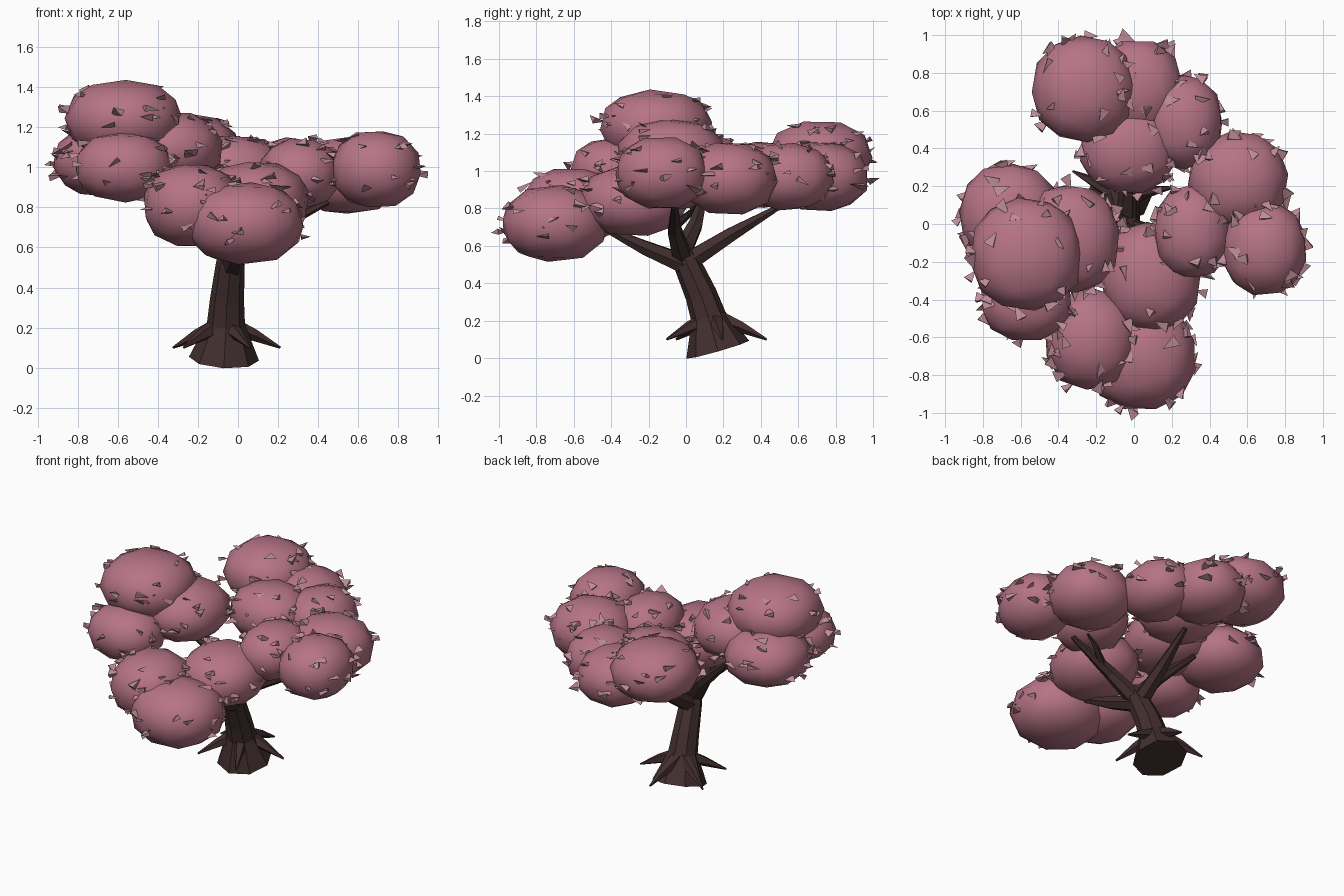
import bpy, bmesh, math, random
from mathutils import Vector, Matrix, Euler

random.seed(7)
cube = bpy.data.objects.get("Cube")
if cube:
    bpy.data.objects.remove(cube)


def material(name, rgb):
    mat = bpy.data.materials.new(name)
    mat.use_nodes = True
    mat.diffuse_color = (*rgb, 1)
    mat.node_tree.nodes["Principled BSDF"].inputs["Base Color"].default_value = (*rgb, 1)
    return mat


bark = material("dark bark", (0.056, 0.028, 0.028))
blossom = material("blossom pink", (0.47, 0.175, 0.24))
petal = material("pale petal", (0.51, 0.26, 0.31))


def finish(bm, name, mat, smooth=False):
    bmesh.ops.recalc_face_normals(bm, faces=bm.faces)
    for f in bm.faces:
        f.smooth = smooth
    mesh = bpy.data.meshes.new(name)
    bm.to_mesh(mesh)
    bm.free()
    mesh.materials.append(mat)
    obj = bpy.data.objects.new(name, mesh)
    bpy.context.collection.objects.link(obj)


def limb(name, points, radii, sides):
    """Tapered faceted tube following a path."""
    bm = bmesh.new()
    pts = [Vector(p) for p in points]
    rings = []
    for i, p in enumerate(pts):
        tangent = pts[min(i + 1, len(pts) - 1)] - pts[max(i - 1, 0)]
        turn = Vector((0, 0, 1)).rotation_difference(tangent)
        ring = []
        for k in range(sides):
            a = math.tau * k / sides
            ring.append(bm.verts.new(p + turn @ (Vector((math.cos(a), math.sin(a), 0)) * radii[i])))
        rings.append(ring)
    for low, high in zip(rings, rings[1:]):
        for k in range(sides):
            n = (k + 1) % sides
            bm.faces.new((low[k], low[n], high[n], high[k]))
    bm.faces.new(rings[0])
    bm.faces.new(rings[-1])
    finish(bm, name, bark)


# Leaning trunk with a flared foot
limb("trunk",
     [(-.07, .17, .045), (-.06, .12, .22), (-.055, .08, .34), (-.038, 0, .52), (-.03, -.04, .62)],
     [.175, .095, .085, .072, .045], 8)

# Pointed roots around the foot
for i in range(5):
    a = math.radians(9 + 72 * i)
    out = Vector((math.cos(a), math.sin(a), 0))
    foot = Vector((-.07, .15, 0))
    limb(f"root_{i + 1}",
         [foot + out * .03 + Vector((0, 0, .21)), foot + out * .15 + Vector((0, 0, .165)),
          foot + out * .285 + Vector((0, 0, .10))],
         [.05, .032, .006], 5)

# Boughs reaching into each canopy cluster
boughs = {
    "front": [(-.03, 0, .50), (0, -.22, .59), (.04, -.45, .70)],
    "back": [(-.04, .02, .52), (-.03, .24, .66), (0, .50, .81)],
    "right": [(-.03, -.02, .54), (.14, -.06, .68), (.45, -.06, .83)],
    "left": [(-.03, -.03, .55), (-.16, .05, .71), (-.40, .11, .93)],
}
for name, path in boughs.items():
    limb(name + "_bough", path, [.058, .042, .016], 6)

# Small forks near the tips of the side boughs
for name in ("right", "left"):
    mid, end = Vector(boughs[name][1]), Vector(boughs[name][2])
    way = end - mid
    side = Vector((-way.y, way.x, 0)) * .35
    limb(name + "_twig", [mid + way * .2, mid + way * .6 + side * .7, mid + way * .9 + side],
         [.028, .018, .006], 5)

# Canopy clumps: centre and half sizes
clumps = [
    ((-.265, .715, 1.08), (.275, .28, .19)),
    ((.02, .72, .97), (.24, .26, .185)),
    ((.26, .54, .97), (.21, .25, .18)),
    ((-.03, .40, .98), (.26, .24, .18)),
    ((.55, .23, .96), (.265, .26, .195)),
    ((.31, -.04, .97), (.205, .25, .175)),
    ((.69, -.13, .99), (.225, .25, .195)),
    ((.09, -.28, .84), (.265, .29, .19)),
    ((-.23, -.61, .81), (.245, .27, .21)),
    ((.035, -.70, .72), (.295, .285, .205)),
    ((-.57, -.16, 1.24), (.295, .30, .195)),
    ((-.66, .05, 1.03), (.265, .27, .18)),
    ((-.57, -.40, 1.00), (.245, .22, .175)),
    ((-.34, -.08, 1.095), (.265, .29, .185)),
]
petals = bmesh.new()


def bulge(direction, size):
    """Point on a slightly boxy ellipsoid."""
    return Vector([math.copysign(abs(u) ** .9, u) * s for u, s in zip(direction, size)])


for i, (centre, size) in enumerate(clumps):
    bm = bmesh.new()
    bmesh.ops.create_icosphere(bm, subdivisions=2, radius=1)
    spin = Euler([random.uniform(0, math.tau) for _ in range(3)]).to_matrix()
    for v in bm.verts:
        v.co = Vector(centre) + bulge(spin @ v.co, size) * 1.01
    finish(bm, f"canopy_clump_{i + 1}", blossom, True)

    # Loose flat petals around the surface of the clump
    for _ in range(25):
        a, h = random.uniform(0, math.tau), random.uniform(-.4, .9)
        r = math.sqrt(1 - h * h)
        unit = Vector((r * math.cos(a), r * math.sin(a), h))
        spot = Vector(centre) + bulge(unit, size) * random.uniform(.96, 1.05)
        tilt = Euler((random.gauss(0, .3), random.gauss(0, .3), random.uniform(0, math.tau)))
        scale = random.uniform(.8, 1.2)
        place = (Matrix.Translation(spot) @ tilt.to_matrix().to_4x4()
                 @ Matrix.Diagonal((scale, scale, scale * .5, 1))
                 @ Matrix.Rotation(math.pi / 2, 4, 'Y'))
        bmesh.ops.create_cone(petals, cap_ends=True, segments=3, radius1=.036,
                              radius2=0, depth=.075, matrix=place)
finish(petals, "loose_petals", petal)
